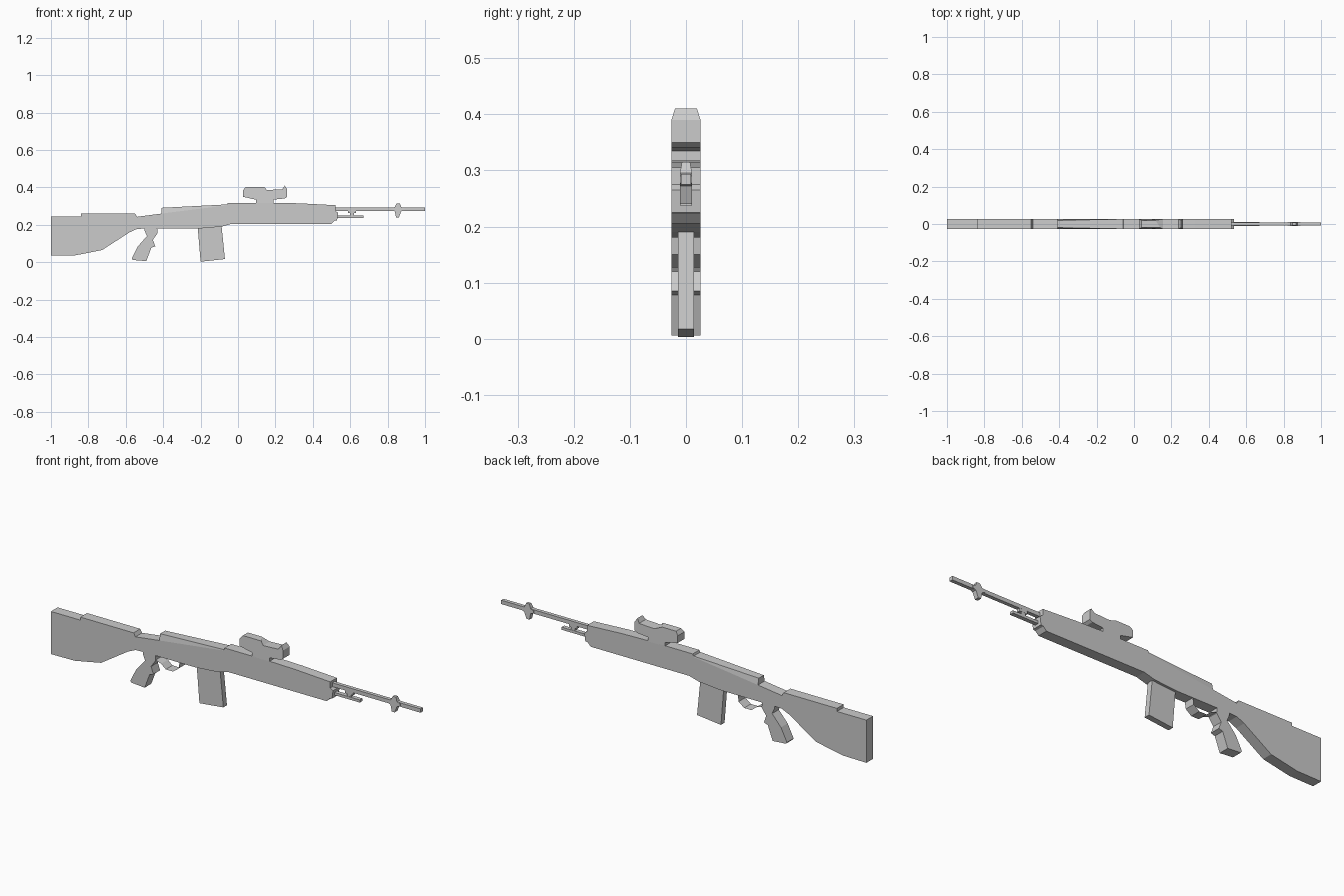
import bpy, bmesh

W = 0.026  # half width of the main parts


def slab(name, profile, half, shape=None):
    """Extrude an (x, z) profile to y = +-half; shape(x, y, z) can move points."""
    bm = bmesh.new()
    sides = []
    for y in (-half, half):
        pts = [(x, y, z) for x, z in profile]
        if shape:
            pts = [shape(*p) for p in pts]
        sides.append([bm.verts.new(p) for p in pts])
    a, b = sides
    n = len(profile)
    bm.faces.new(a)
    bm.faces.new(b[::-1])
    for i in range(n):
        j = (i + 1) % n
        bm.faces.new((a[i], b[i], b[j], a[j]))
    bmesh.ops.recalc_face_normals(bm, faces=bm.faces)
    return finish(name, bm)


def ribbon(name, path, half):
    """Thin sheet that follows an (x, z) path."""
    bm = bmesh.new()
    rows = [[bm.verts.new((x, y, z)) for y in (-half, half)] for x, z in path]
    for r, s in zip(rows, rows[1:]):
        bm.faces.new((r[0], r[1], s[1], s[0]))
    return finish(name, bm)


def finish(name, bm):
    me = bpy.data.meshes.new(name)
    bm.to_mesh(me)
    bm.free()
    ob = bpy.data.objects.new(name, me)
    bpy.context.collection.objects.link(ob)
    return ob


def box(name, x0, x1, z0, z1, half):
    return slab(name, [(x0, z0), (x1, z0), (x1, z1), (x0, z1)], half)


# stock, body and handguard in one silhouette
slab("stock_body", [
    (-1, 0.035), (-0.87, 0.037), (-0.727, 0.065), (-0.58, 0.16), (-0.54, 0.178),
    (-0.50, 0.18), (-0.21, 0.18), (-0.09, 0.19), (-0.035, 0.205), (0.50, 0.205),
    (0.517, 0.222), (0.53, 0.225), (0.535, 0.265), (0.52, 0.275), (0.52, 0.305),
    (0.33, 0.315), (0.20, 0.318), (-0.055, 0.318), (-0.06, 0.304), (-0.41, 0.26),
    (-0.54, 0.243), (-0.55, 0.26), (-0.84, 0.26), (-0.84, 0.245), (-1, 0.245)], W)

# receiver cover with sloping sides
slab("receiver_cover", [(-0.41, 0.26), (-0.06, 0.304), (-0.06, 0.309), (-0.41, 0.291)], W,
     lambda x, y, z: (x, y * (0.75 if x < -0.3 and z > 0.28 else 1), z))

# pistol grip
slab("grip", [
    (-0.50, 0.18), (-0.50, 0.17), (-0.487, 0.14), (-0.535, 0.085), (-0.568, 0.02),
    (-0.562, 0.012), (-0.49, 0.006), (-0.463, 0.078), (-0.442, 0.085), (-0.455, 0.12),
    (-0.43, 0.155), (-0.432, 0.18)], W)

# trigger guard
ribbon("trigger_guard", [(-0.43, 0.158), (-0.40, 0.148), (-0.375, 0.127),
                         (-0.335, 0.127), (-0.305, 0.15), (-0.30, 0.18)], W)

# magazine
slab("magazine", [(-0.215, 0.185), (-0.20, 0.003), (-0.07, 0.017), (-0.088, 0.195)], 0.014)


# sight on top, with the raised rear cap narrowed and cut on a slant
def sight_shape(x, y, z):
    if z > 0.394:
        y *= 0.75
        if 0.1 < x < 0.2 and y > 0:
            x -= 0.025
    return x, y, z


slab("scope", [
    (0.095, 0.315), (0.19, 0.315), (0.19, 0.335), (0.25, 0.341), (0.263, 0.35),
    (0.263, 0.39), (0.25, 0.41), (0.237, 0.39), (0.155, 0.386), (0.14, 0.402),
    (0.04, 0.402), (0.027, 0.385), (0.027, 0.35), (0.08, 0.338), (0.095, 0.335)],
    W, sight_shape)

# barrel, front sight and gas parts
box("barrel", 0.51, 1.0, 0.275, 0.294, 0.009)
slab("front_sight", [
    (0.845, 0.24), (0.86, 0.24), (0.873, 0.272), (0.89, 0.278), (0.89, 0.29),
    (0.873, 0.295), (0.865, 0.315), (0.848, 0.315), (0.838, 0.295), (0.822, 0.29),
    (0.822, 0.278), (0.838, 0.272)], 0.011,
    lambda x, y, z: (x, y * (0.65 if z > 0.31 else 1), z))
box("gas_rod", 0.525, 0.67, 0.237, 0.25, 0.01)
box("gas_link", 0.60, 0.62, 0.25, 0.276, 0.008)
box("gas_bracket", 0.588, 0.632, 0.262, 0.275, 0.0085)
